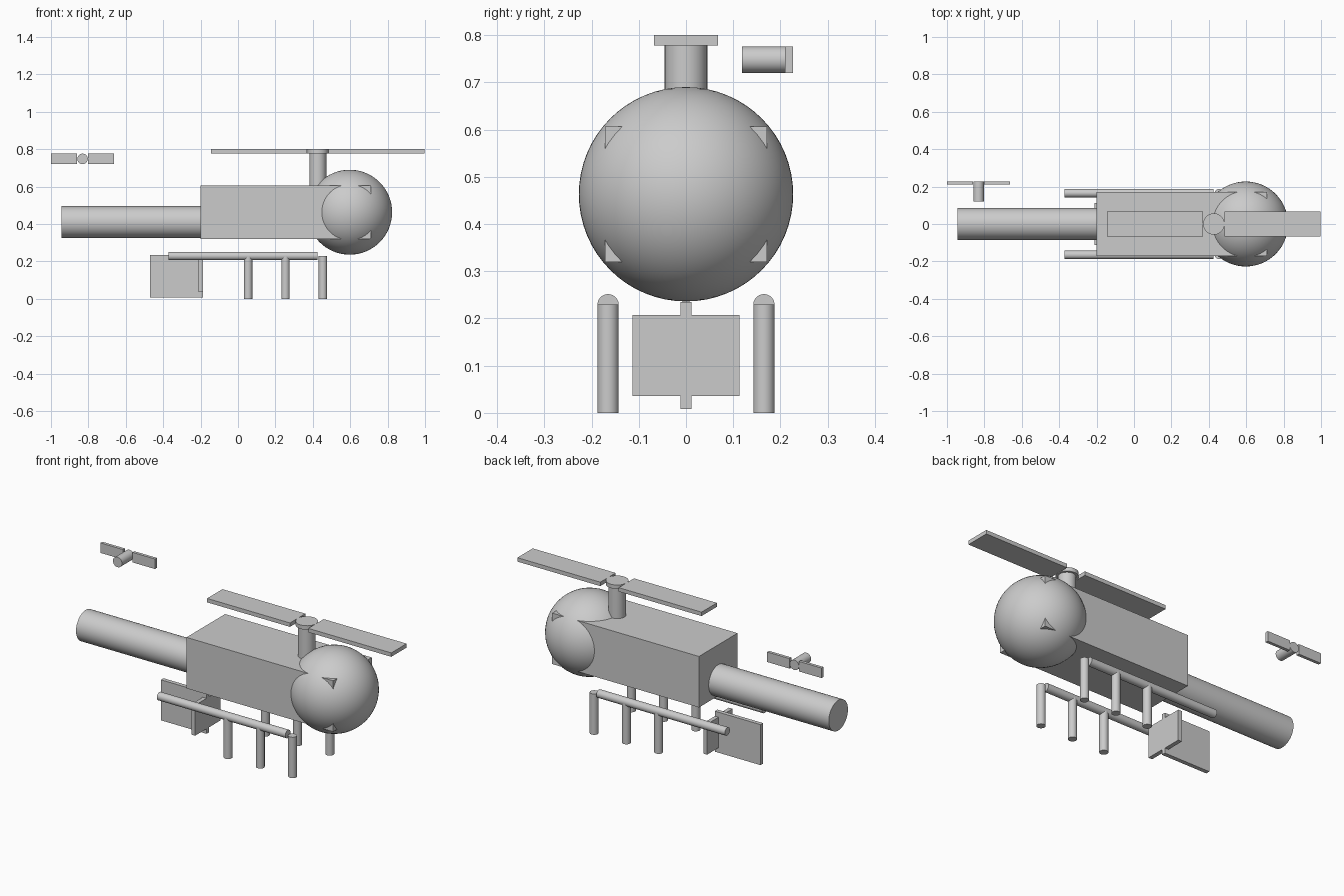
import bpy
import math
from mathutils import Vector

cube = bpy.data.objects.get("Cube")
if cube:
    bpy.data.objects.remove(cube, do_unlink=True)

grey = bpy.data.materials.new("plain_grey")
grey.use_nodes = True
grey.diffuse_color = (0.6, 0.6, 0.6, 1)
grey.node_tree.nodes["Principled BSDF"].inputs["Base Color"].default_value = (0.6, 0.6, 0.6, 1)


def finish(name, smooth=False):
    obj = bpy.context.object
    obj.name = name
    obj.data.materials.append(grey)
    if smooth:
        bpy.ops.object.shade_smooth_by_angle(angle=math.radians(40))
    return obj


def box(name, low, high):
    """Box between two opposite corners."""
    low, high = Vector(low), Vector(high)
    bpy.ops.mesh.primitive_cube_add(size=1, location=(low + high) / 2)
    bpy.context.object.scale = high - low
    bpy.ops.object.transform_apply(location=False, rotation=False, scale=True)
    return finish(name)


def rod(name, start, end, radius):
    """Cylinder running from start to end."""
    start, end = Vector(start), Vector(end)
    axis = end - start
    bpy.ops.mesh.primitive_cylinder_add(
        vertices=48, radius=radius, depth=axis.length, location=(start + end) / 2,
        rotation=axis.to_track_quat('Z', 'Y').to_euler())
    return finish(name, True)


# Cabin, nose and tail boom
box("cabin", (-0.2, -0.171, 0.32), (0.71, 0.171, 0.606))
bpy.ops.mesh.primitive_uv_sphere_add(segments=64, ring_count=32, radius=0.227,
                                     location=(0.597, 0, 0.463))
finish("nose", True)
rod("tail_boom", (-0.945, 0, 0.41), (-0.19, 0, 0.41), 0.085)

# Main rotor
MAST_X = 0.427
rod("rotor_mast", (MAST_X, 0, 0.5), (MAST_X, 0, 0.779), 0.045)
rod("rotor_hub", (MAST_X, 0, 0.778), (MAST_X, 0, 0.8), 0.057)
for side, name in ((-1, "right"), (1, "left")):
    ends = sorted((MAST_X + side * 0.057, MAST_X + side * 0.571))
    box(f"rotor_blade_{name}", (ends[0], -0.068, 0.778), (ends[1], 0.068, 0.8))

# Tail rotor
TAIL_X = -0.831
rod("tail_rotor_hub", (TAIL_X, 0.119, 0.748), (TAIL_X, 0.227, 0.748), 0.028)
for side, name in ((-1, "right"), (1, "left")):
    ends = sorted((TAIL_X + side * 0.029, TAIL_X + side * 0.169))
    box(f"tail_rotor_blade_{name}", (ends[0], 0.21, 0.72), (ends[1], 0.227, 0.776))

# Landing gear: a rail and three legs on each side
for side, name in ((-1, "front"), (1, "back")):
    y = side * 0.165
    rod(f"skid_rail_{name}", (-0.372, y, 0.229), (0.425, y, 0.229), 0.0225)
    for i in range(3):
        x = 0.054 + 0.2 * i
        rod(f"skid_leg_{name}_{i + 1}", (x, y, 0), (x, y, 0.229), 0.0225)

# Crossed fins
box("upright_fin", (-0.47, -0.0115, 0.008), (-0.187, 0.0115, 0.235))
box("cross_fin", (-0.21, -0.113, 0.036), (-0.187, 0.113, 0.207))
